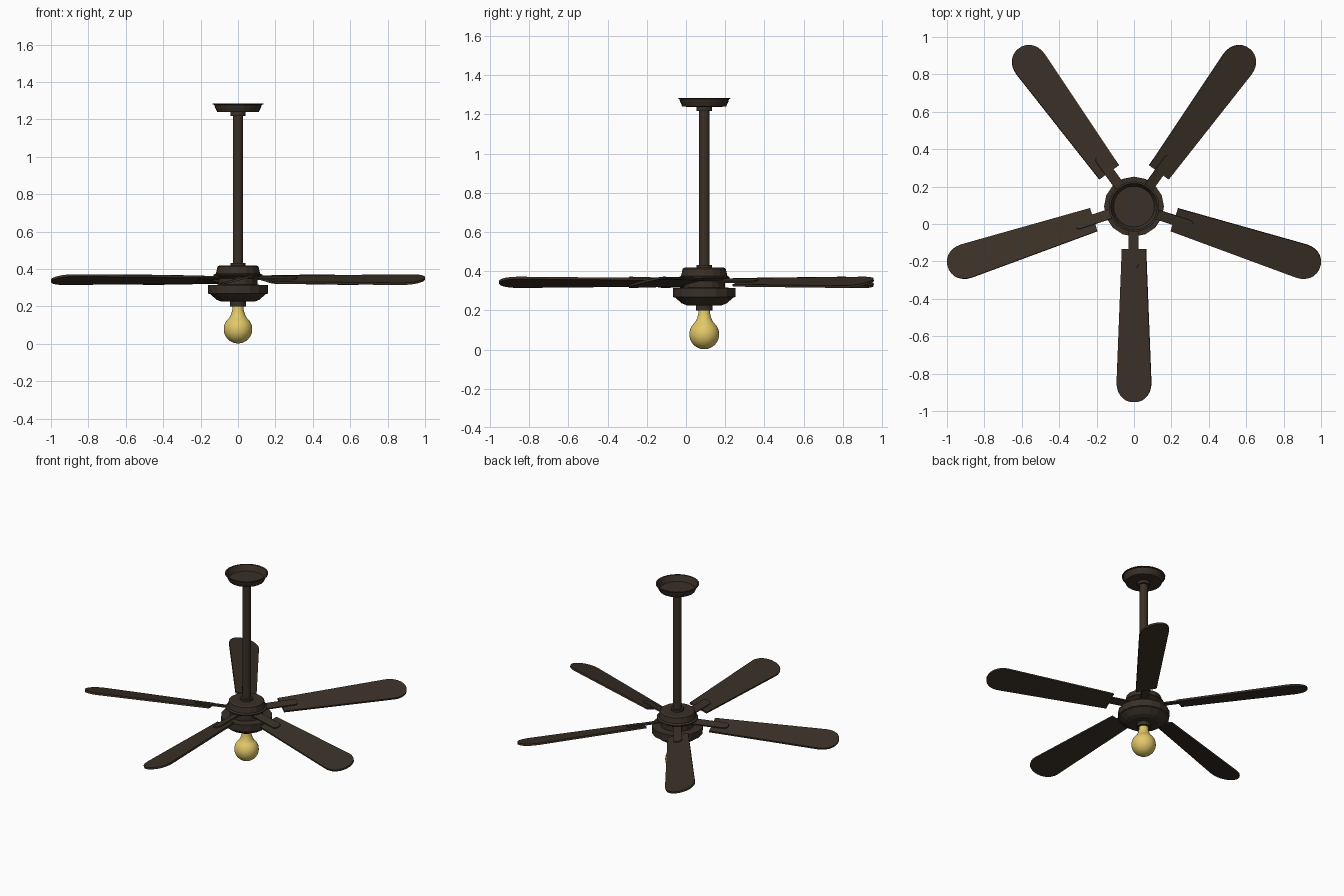
import bpy, bmesh, math
from mathutils import Matrix

if "Cube" in bpy.data.objects:
    bpy.data.objects.remove(bpy.data.objects["Cube"])

CY = 0.093        # fan axis sits slightly behind the origin
BLADE_Z = 0.343
TILT = math.radians(14)


def material(name, rgb):
    m = bpy.data.materials.new(name)
    m.diffuse_color = (*rgb, 1)
    m.use_nodes = True
    m.node_tree.nodes["Principled BSDF"].inputs["Base Color"].default_value = m.diffuse_color
    return m


bronze = material("dark_bronze", (0.042, 0.030, 0.020))
glow = material("warm_yellow", (0.76, 0.58, 0.14))


def finish(name, bm, mat, smooth=None):
    me = bpy.data.meshes.new(name)
    bm.to_mesh(me)
    bm.free()
    me.materials.append(mat)
    ob = bpy.data.objects.new(name, me)
    bpy.context.collection.objects.link(ob)
    if smooth:
        bpy.ops.object.select_all(action='DESELECT')
        ob.select_set(True)
        bpy.context.view_layer.objects.active = ob
        bpy.ops.object.shade_smooth_by_angle(angle=math.radians(smooth))
    return ob


def lathe(name, profile, sides, mat, smooth=None):
    """Revolve (radius, z) points round the fan axis, capping open ends."""
    bm = bmesh.new()
    rings = []
    for r, z in profile:
        rings.append([bm.verts.new((r * math.cos(2 * math.pi * i / sides),
                                    CY + r * math.sin(2 * math.pi * i / sides), z))
                      for i in range(sides)])
    for a, b in zip(rings, rings[1:]):
        for i in range(sides):
            j = (i + 1) % sides
            bm.faces.new((a[i], a[j], b[j], b[i]))
    bm.faces.new(rings[0])
    bm.faces.new(rings[-1])
    bmesh.ops.recalc_face_normals(bm, faces=bm.faces)
    return finish(name, bm, mat, smooth)


def plate(name, half, z0, z1, angle, mat):
    """Mirrored (distance, half width) outline, extruded, tilted and swung out."""
    bm = bmesh.new()
    outline = half + [(x, -y) for x, y in reversed(half)]
    face = bm.faces.new([bm.verts.new((x, y, z0)) for x, y in outline])
    ext = bmesh.ops.extrude_face_region(bm, geom=[face])
    for v in ext["geom"]:
        if isinstance(v, bmesh.types.BMVert):
            v.co.z = z1
    bmesh.ops.recalc_face_normals(bm, faces=bm.faces)
    bm.transform(Matrix.Translation((0, CY, BLADE_Z))
                 @ Matrix.Rotation(angle, 4, 'Z') @ Matrix.Rotation(TILT, 4, 'X'))
    return finish(name, bm, mat)


# Ceiling canopy: open dish with a sunken floor
lathe("canopy", [(0.085, 1.238), (0.112, 1.24), (0.122, 1.262), (0.127, 1.278), (0.135, 1.28),
                 (0.135, 1.284), (0.125, 1.284), (0.109, 1.246)], 24, bronze)

# Rod and its collars
lathe("rod", [(0.027, 0.41), (0.027, 1.24)], 12, bronze)
lathe("upper_collar", [(0.04, 1.218), (0.04, 1.24)], 16, bronze)
lathe("lower_collar", [(0.04, 0.41), (0.04, 0.432)], 16, bronze)

# Motor housing: cap, waist, wide band, tapered underside
lathe("motor_housing", [(0.09, 0.226), (0.115, 0.236), (0.148, 0.265), (0.16, 0.268),
                        (0.16, 0.314), (0.105, 0.316), (0.105, 0.35), (0.13, 0.364),
                        (0.13, 0.37), (0.118, 0.376), (0.11, 0.412), (0.1, 0.418)], 16, bronze)

# Lamp socket and bulb
lathe("lamp_socket", [(0.043, 0.2), (0.043, 0.23)], 16, bronze)
R, ZC = 0.076, 0.078
bulb = [(R * math.sin(math.radians(a)), ZC - R * math.cos(math.radians(a)))
        for a in range(2, 141, 6)]
bulb += [(0.041, 0.149), (0.034, 0.166), (0.03, 0.185), (0.028, 0.21)]
lathe("bulb", bulb, 32, glow, smooth=50)

# Five blades with their brackets
blade = [(0.226, 0.066), (0.94, 0.095), (0.966, 0.093), (0.99, 0.086), (1.012, 0.073),
         (1.028, 0.057), (1.038, 0.04), (1.046, 0.015)]
arm = [(0.09, 0.027), (0.31, 0.027), (0.325, 0.021), (0.332, 0.01)]
for k in range(5):
    ang = math.radians(-90 + 72 * k)
    plate(f"blade_{k + 1}", blade, -0.006, 0.006, ang, bronze)
    plate(f"blade_bracket_{k + 1}", arm, 0.004, 0.013, ang, bronze)
